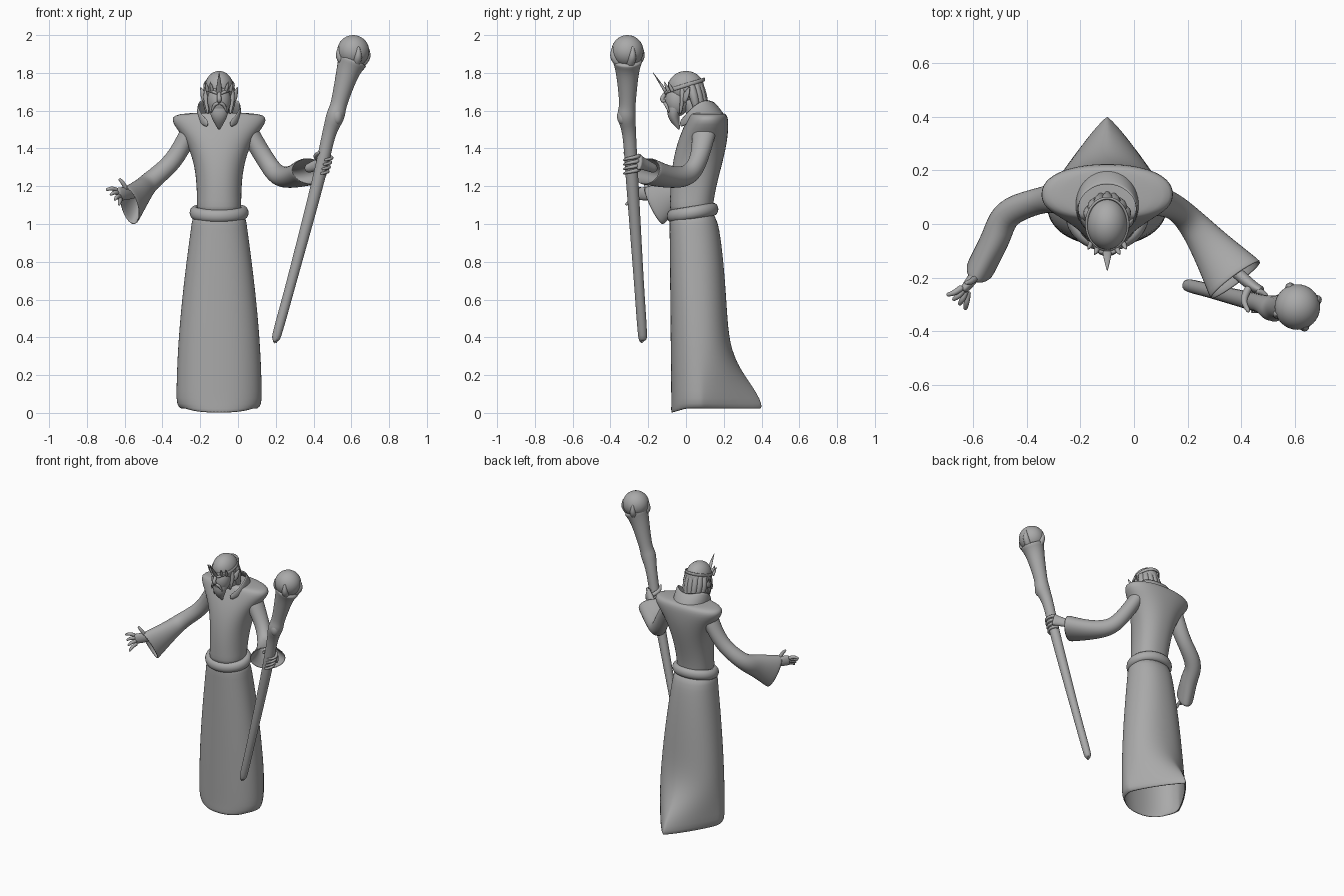
import bpy, bmesh
from math import sin, cos, pi, exp, radians, copysign
from mathutils import Vector

if "Cube" in bpy.data.objects:
    bpy.data.objects.remove(bpy.data.objects["Cube"])

GREY = (.4, .4, .4, 1)
stone = bpy.data.materials.new("stone_grey")
stone.use_nodes = True
stone.diffuse_color = GREY
stone.node_tree.nodes["Principled BSDF"].inputs["Base Color"].default_value = GREY

MID = -.1  # body centre line
SIDES = (("right", -1), ("left", 1))


def finish(name, bm, subsurf=1, thick=0):
    bmesh.ops.recalc_face_normals(bm, faces=bm.faces)
    mesh = bpy.data.meshes.new(name)
    for face in bm.faces:
        face.smooth = True
    bm.to_mesh(mesh)
    bm.free()
    mesh.materials.append(stone)
    part = bpy.data.objects.new(name, mesh)
    bpy.context.collection.objects.link(part)
    if thick:
        part.modifiers.new("thickness", "SOLIDIFY").thickness = thick
    if subsurf:
        smooth = part.modifiers.new("smooth", "SUBSURF")
        smooth.levels = smooth.render_levels = subsurf


def loft(name, rings, open_start=False, open_end=False, wrap=True, loop=False, thick=0):
    """Skin a list of point rings."""
    bm = bmesh.new()
    rows = [[bm.verts.new(point) for point in ring] for ring in rings]
    count = len(rows[0])
    pairs = list(zip(rows, rows[1:]))
    if loop:
        pairs.append((rows[-1], rows[0]))
    for low, high in pairs:
        for i in range(count if wrap else count - 1):
            j = (i + 1) % count
            bm.faces.new((low[i], low[j], high[j], high[i]))
    if wrap and not loop:
        if not open_start:
            bm.faces.new(rows[0])
        if not open_end:
            bm.faces.new(rows[-1])
    finish(name, bm, thick=thick)


def spline(stations, steps=3):
    """Smooth curve through stations of any number of values."""
    padded = [stations[0], *stations, stations[-1]]
    path = []
    for a, b, c, d in zip(padded, padded[1:], padded[2:], padded[3:]):
        for step in range(steps):
            t = step / steps
            path.append([q + t / 2 * (r - p + t * (2 * p - 5 * q + 4 * r - s
                         + t * (3 * (q - r) + s - p))) for p, q, r, s in zip(a, b, c, d)])
    return path + [list(stations[-1])]


def tube(name, stations, sides=12, **options):
    """Smooth tube through (x, y, z, radius across[, radius up]) stations."""
    full = [tuple(s) if len(s) > 4 else (*s, s[-1]) for s in stations]
    path = spline(full)
    points = [Vector(s[:3]) for s in path]
    whole = (points[-1] - points[0]).normalized()
    reference = Vector((0, 1, 0)) if abs(whole.z) > .9 else Vector((0, 0, 1))
    rings = []
    for i, (point, station) in enumerate(zip(points, path)):
        ahead = points[min(i + 1, len(points) - 1)]
        along = (ahead - points[max(i - 1, 0)]).normalized()
        side = along.cross(reference).normalized()
        up = side.cross(along)
        angles = [2 * pi * k / sides for k in range(sides)]
        rings.append([point + side * station[3] * cos(a) + up * station[4] * sin(a)
                      for a in angles])
    loft(name, rings, **options)


def section(z, width, front, back, middle, point=.9, sides=40):
    """Rounded body section; point makes the back more pointed."""
    ring = []
    for k in range(sides):
        across, depth = cos(2 * pi * k / sides), sin(2 * pi * k / sides)
        power = point if depth > 0 else .9
        reach = back - middle if depth > 0 else front - middle
        ring.append((MID + width * copysign(abs(across) ** power, across),
                     middle + reach * abs(depth) ** power, z))
    return ring


def band(name, centre, radius_x, radius_y, tilt, thick, tall):
    """Oval ring round the body, raised at the back by tilt."""
    rings = []
    for k in range(32):
        across, depth = cos(pi * k / 16), sin(pi * k / 16)
        ring = []
        for j in range(8):
            bulge = thick * cos(pi * j / 4)
            offset = Vector(((radius_x + bulge) * across, (radius_y + bulge) * depth,
                             tilt * depth + tall * sin(pi * j / 4)))
            ring.append(Vector(centre) + offset)
        rings.append(ring)
    loft(name, rings, loop=True)


def ball(name, centre, size):
    bm = bmesh.new()
    bmesh.ops.create_uvsphere(bm, u_segments=32, v_segments=20, radius=1)
    for vert in bm.verts:
        vert.co = Vector(centre) + Vector(size) * vert.co
    finish(name, bm, subsurf=0)


# Skirt narrowing to the waist, with a pointed train and a hem dipping in front
hem = section(.02, .2, -.08, .395, .08, 1.7)
skirt = [[(x, y, z - max(0, -y) / 4) for x, y, z in hem]]
for k in range(15):
    t = k / 14
    z = .04 + 1.04 * t
    taper, train = cos(pi / 2 * t), exp(-(z / .22) ** 2)
    skirt.append(section(z, .135 + .092 * taper, -.078 - .01 * t,
                         .14 + .09 * max(taper, 0) ** .5 + .185 * train,
                         .08 - .05 * t, .9 + .9 * train))
loft("robe_skirt", skirt, open_start=True, thick=.008)

# Torso flaring into the wide shoulder mantle
torso = []
for k in range(10):
    t = k / 9
    ease = t * t * (3 - 2 * t)
    torso.append(section(1.04 + .49 * t, .117 + .128 * t ** 3.5, -.085 + .08 * t ** 3,
                         .14 + .085 * ease, .03 + .08 * t))
torso += [section(1.565, .25, .01, .222, .11), section(1.583, .22, .02, .21, .11),
          section(1.59, .11, .03, .19, .1)]
loft("robe_torso", torso)
band("belt", (MID, .035, 1.06), .13, .11, .018, .03, .038)

# Sleeves with open bell cuffs
arms = {
    "right": [(-.34, .09, 1.34, .05), (-.47, .04, 1.22, .055), (-.52, -.06, 1.16, .055, .08),
              (-.575, -.17, 1.095, .055, .115)],
    "left": [(.14, .07, 1.35, .05), (.21, .01, 1.26, .055), (.29, -.09, 1.25, .08, .06),
             (.38, -.21, 1.28, .12, .075)]}
for label, s in SIDES:
    shoulder = (MID + s * .14, .1, 1.52, .07, .05)
    tube(f"{label}_sleeve", [shoulder, *arms[label]], sides=16, open_end=True, thick=.008)

# Open right hand with fanned fingers
tube("right_palm", [(-.53, -.08, 1.16, .02), (-.6, -.2, 1.16, .022, .036), (-.64, -.25, 1.16, .015, .034)])
first_knuckle, last_knuckle = Vector((-.64, -.235, 1.18)), Vector((-.62, -.25, 1.13))
first_tip, last_tip = Vector((-.7, -.265, 1.18)), Vector((-.63, -.32, 1.1))
fan = [(first_knuckle.lerp(last_knuckle, i / 3), first_tip.lerp(last_tip, i / 3)) for i in range(4)]
fan.append((Vector((-.59, -.2, 1.18)), Vector((-.63, -.22, 1.24))))
for i, (knuckle, tip) in enumerate(fan):
    bend = knuckle.lerp(tip, .5) + Vector((0, -.006, .008))
    tube(f"right_finger_{i + 1}", [(*knuckle, .013), (*bend, .012), (*tip, .007)], sides=8)

# Gnarled staff, orb and claws
ORB = Vector((.61, -.31, 1.915))
tube("staff", [
    (.197, -.23, .38, .012), (.205, -.23, .41, .025), (.285, -.25, .7, .027), (.425, -.285, 1.23, .034),
    (.48, -.3, 1.47, .037), (.515, -.315, 1.57, .05), (.535, -.31, 1.64, .045),
    (.58, -.31, 1.8, .063), (*(ORB - Vector((0, 0, .04))), .086)], sides=14)
ball("staff_knot", (.525, -.335, 1.57), (.03, .03, .045))
ball("staff_orb", ORB, (.085, .085, .085))
for i in range(4):
    turn = radians(20 + 90 * i)
    claw = []
    for polar, radius in ((150, .024), (110, .022), (72, .006)):
        p = radians(polar)
        spot = ORB + .083 * Vector((sin(p) * cos(turn), sin(p) * sin(turn), cos(p)))
        claw.append((*spot, radius))
    tube(f"orb_claw_{i + 1}", claw, sides=8)

# Left hand wrapped round the staff
tube("left_palm", [(.36, -.16, 1.29, .024), (.44, -.23, 1.32, .022, .035), (.48, -.25, 1.33, .016, .048)])
for i in range(4):
    grip = []
    for k in range(5):
        a = pi / 2 - k * pi / 4
        grip.append((.436 + .007 * i + .04 * cos(a), -.288 + .04 * sin(a),
                     1.29 + .024 * i - .006 * k, .013 - .0015 * k))
    tube(f"left_finger_{i + 1}", grip, sides=8)
tube("left_thumb", [(.43, -.235, 1.34, .016), (.41, -.285, 1.36, .014), (.43, -.33, 1.38, .007)], sides=8)

# Stand-up collar, tall behind and falling to two front points
collar_base, collar_rim = [], []
for k in range(25):
    a = radians(150) * (k / 12 - 1)
    fall = (1 - cos(a)) / 2
    collar_base.append((MID + .122 * sin(a), .08 + .132 * cos(a), 1.57 - .07 * fall ** 2))
    collar_rim.append((MID + .115 * sin(a), .05 + .1 * cos(a),
                       1.65 + .03 * sin(a) ** 2 * (1 - fall) - .12 * fall ** 2))
loft("collar", [collar_base, collar_rim], wrap=False, thick=.01)

# Head, face and beard
tube("neck", [(MID, .07, 1.55, .055), (MID, .02, 1.68, .055)])
ball("skull", (MID, 0, 1.723), (.076, .096, .087))
ball("face", (MID, -.045, 1.655), (.062, .064, .085))
tube("nose", [(MID, -.1, 1.705, .009), (MID, -.128, 1.66, .014), (MID, -.108, 1.648, .011)], sides=8)
tube("beard", [(MID, -.055, 1.63, .056, .045), (MID, -.065, 1.57, .045, .033), (MID, -.035, 1.5, .005)])
for label, s in SIDES:
    details = {
        "brow": [(.008, -.108, 1.69, .008), (.032, -.1, 1.7, .009), (.056, -.07, 1.705, .005)],
        "moustache": [(.002, -.113, 1.64, .009), (.025, -.105, 1.63, .01), (.042, -.09, 1.59, .004)],
        "ear": [(.066, -.01, 1.65, .012, .02), (.083, 0, 1.68, .012, .022), (.098, .02, 1.725, .003)],
        "sidelock": [(.066, -.02, 1.72, .012), (.07, -.02, 1.66, .014), (.058, -.03, 1.58, .005)]}
    for detail, stations in details.items():
        tube(f"{label}_{detail}", [(MID + s * x, *rest) for x, *rest in stations], sides=8)

# Swept-back hair strands
for i in range(7):
    a = radians(22) * (i - 3)
    strand = [(MID + reach * sin(a), shift + .08 * cos(a), z, radius) for reach, shift, z, radius in
              ((.06, -.01, 1.75, .02), (.074, .01, 1.67, .026), (.06, .035, 1.565, .01))]
    tube(f"hair_strand_{i + 1}", strand, sides=8)

# Tilted crown with front spikes
band("crown_band", (MID, 0, 1.735), .078, .097, .03, .006, .012)
tube("crown_front_spike", [(MID, -.1, 1.67, .006), (MID, -.107, 1.7, .019, .01),
                           (MID, -.177, 1.805, .001)], sides=8)
for label, s in SIDES:
    for place, x, y in (("inner", .036, -.09), ("outer", .06, -.07)):
        tube(f"crown_{place}_{label}_spike", [
            (MID + s * x, y, 1.7, .011), (MID + s * (x + .006), y - .014, 1.728, .009),
            (MID + s * (x + .012), y - .025, 1.755, .001)], sides=8)
